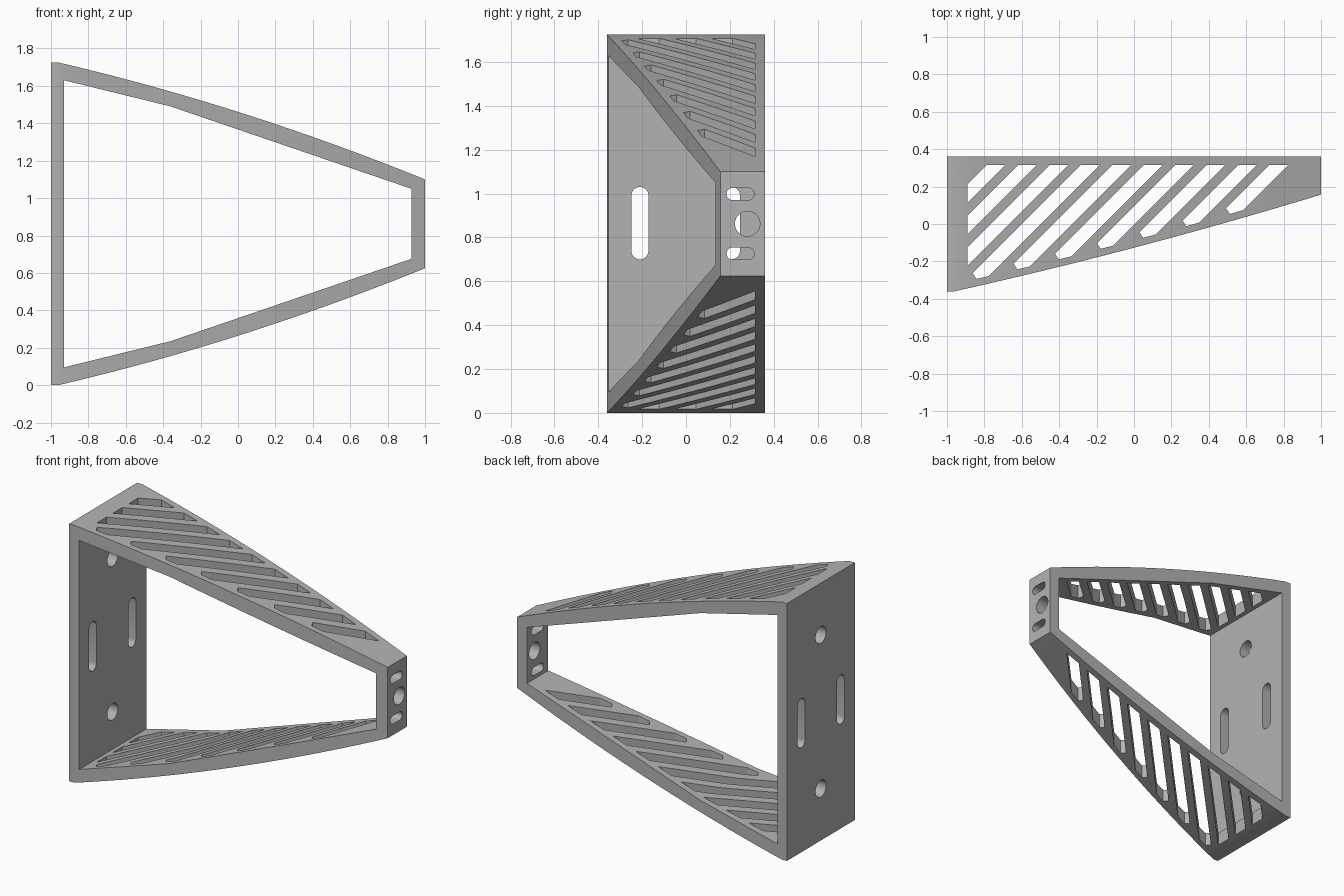
import bpy, bmesh, math
from mathutils import Vector

cube = bpy.data.objects.get("Cube")
if cube:
    bpy.data.objects.remove(cube, do_unlink=True)

HEIGHT = 1.725
BACK = 0.36
STEPS = 20

grey = bpy.data.materials.new("plain_grey")
grey.use_nodes = True
colour = (0.45, 0.45, 0.45, 1)
grey.diffuse_color = colour
grey.node_tree.nodes["Principled BSDF"].inputs["Base Color"].default_value = colour


def prisms(name, outlines, axis, low, high):
    """One object made of flat outlines extruded along an axis."""
    place = {"x": lambda a, b, d: (d, a, b),
             "y": lambda a, b, d: (a, d, b),
             "z": lambda a, b, d: (a, b, d)}[axis]
    bm = bmesh.new()
    for outline in outlines:
        face = bm.faces.new([bm.verts.new(place(a, b, low)) for a, b in outline])
        move = Vector(place(0, 0, high - low))
        grown = bmesh.ops.extrude_face_region(bm, geom=[face])["geom"]
        bmesh.ops.translate(bm, vec=move,
                            verts=[g for g in grown if isinstance(g, bmesh.types.BMVert)])
    bmesh.ops.recalc_face_normals(bm, faces=bm.faces)
    mesh = bpy.data.meshes.new(name)
    bm.to_mesh(mesh)
    bm.free()
    mesh.materials.append(grey)
    obj = bpy.data.objects.new(name, mesh)
    bpy.context.collection.objects.link(obj)
    return obj


def cut(body, cutter):
    """Subtract the cutter from the body for good, then discard it."""
    cutter.hide_render = True
    mod = body.modifiers.new("cut", "BOOLEAN")
    mod.operation = "DIFFERENCE"
    mod.solver = "EXACT"
    mod.object = cutter
    bpy.context.view_layer.update()
    graph = bpy.context.evaluated_depsgraph_get()
    result = bpy.data.meshes.new_from_object(body.evaluated_get(graph))
    body.modifiers.clear()
    body.data = result
    bpy.data.objects.remove(cutter, do_unlink=True)


def bow(start, end, bulge):
    """Shallow curve between two points, lifted in the middle."""
    points = []
    for i in range(STEPS + 1):
        t = i / STEPS
        points.append((start[0] + (end[0] - start[0]) * t,
                       start[1] + (end[1] - start[1]) * t + 4 * bulge * t * (1 - t)))
    return points


def mirrored(upper):
    """Close an upper outline with its reflection about mid height."""
    return upper + [(x, HEIGHT - z) for x, z in reversed(upper)]


def stadium(y, z, half_y, half_z):
    """Round-ended hole; a circle when both halves are equal."""
    r = min(half_y, half_z)
    points = []
    for i in range(32):
        a = 2 * math.pi * (i + 0.5) / 32
        c, s = math.cos(a), math.sin(a)
        points.append((y + r * c + math.copysign(half_y - r, c),
                       z + r * s + math.copysign(half_z - r, s)))
    return points


# Tapered frame body with a bowed top and bottom
outer = mirrored([(-1, HEIGHT)] + bow((-0.96, HEIGHT), (1, 1.1), 0.042))
frame = prisms("bracket_frame", [outer], "y", -0.36, BACK)

# Open middle of the frame
opening = mirrored([(-0.93, 1.63), (-0.36, 1.49), (0.927, 1.05)])
cut(frame, prisms("opening_cutter", [opening], "y", -1, 1))

# Slanted front edge
front_curve = bow((-0.96, -0.36), (1, 0.157), -0.02)
slope = (front_curve[-1][1] - front_curve[-2][1]) / (front_curve[-1][0] - front_curve[-2][0])
beyond = (1.1, front_curve[-1][1] + 0.1 * slope)
cut(frame, prisms("front_cutter", [front_curve + [beyond, (1.1, -1), (-0.96, -1)]], "z", -1, 3))


# Diagonal slots through both arms
def rim(s):
    """Point on the slot border, inside the front edge, where x - y = s."""
    x = -1.0
    for _ in range(40):
        t = (x + 0.96) / 1.96
        y = -0.36 + 0.517 * t - 0.08 * t * (1 - t) + 0.04
        x = s + y
    return x, y


def slot(c):
    half, left, top = 0.05, -0.89, 0.315
    ends = [(c + half + top, top), (c - half + top, top)]
    tip, corner = rim(c), rim(c + half)
    if tip[0] - 0.02 > left:
        return ends + [(tip[0] - 0.02, tip[1] + 0.03), tip, corner]
    if corner[0] > left - 0.04:
        x = left + 0.02
        return ends + [(left, left - c + half), (left, x - c + 0.03),
                       (x, x - c), (x + 0.04, x - c - 0.01)]
    return ends + [(left, left - c + half), (left, left - c - half)]


slots = [slot(-1.053 + 0.168 * i) for i in range(10)]
cut(frame, prisms("slot_cutter", slots, "z", -1, 3))

# Mounting holes in the large end plate
middle = HEIGHT / 2
large_holes = [stadium(y, middle + 0.003, 0.039, 0.165) for y in (-0.21, 0.207)]
large_holes += [stadium(0, middle + dz, 0.056, 0.056) for dz in (-0.515, 0.515)]
cut(frame, prisms("large_plate_cutter", large_holes, "x", -1.1, -0.9))

# Mounting holes in the small end plate
small_holes = [stadium(0.248, middle + dz, 0.063, 0.028) for dz in (-0.136, 0.136)]
small_holes.append(stadium(0.28, middle, 0.057, 0.057))
cut(frame, prisms("small_plate_cutter", small_holes, "x", 0.9, 1.1))

# Smooth the bowed faces and hole walls, keep edges crisp
bpy.ops.object.select_all(action="DESELECT")
frame.select_set(True)
bpy.context.view_layer.objects.active = frame
bpy.ops.object.shade_smooth_by_angle(angle=math.radians(25))
